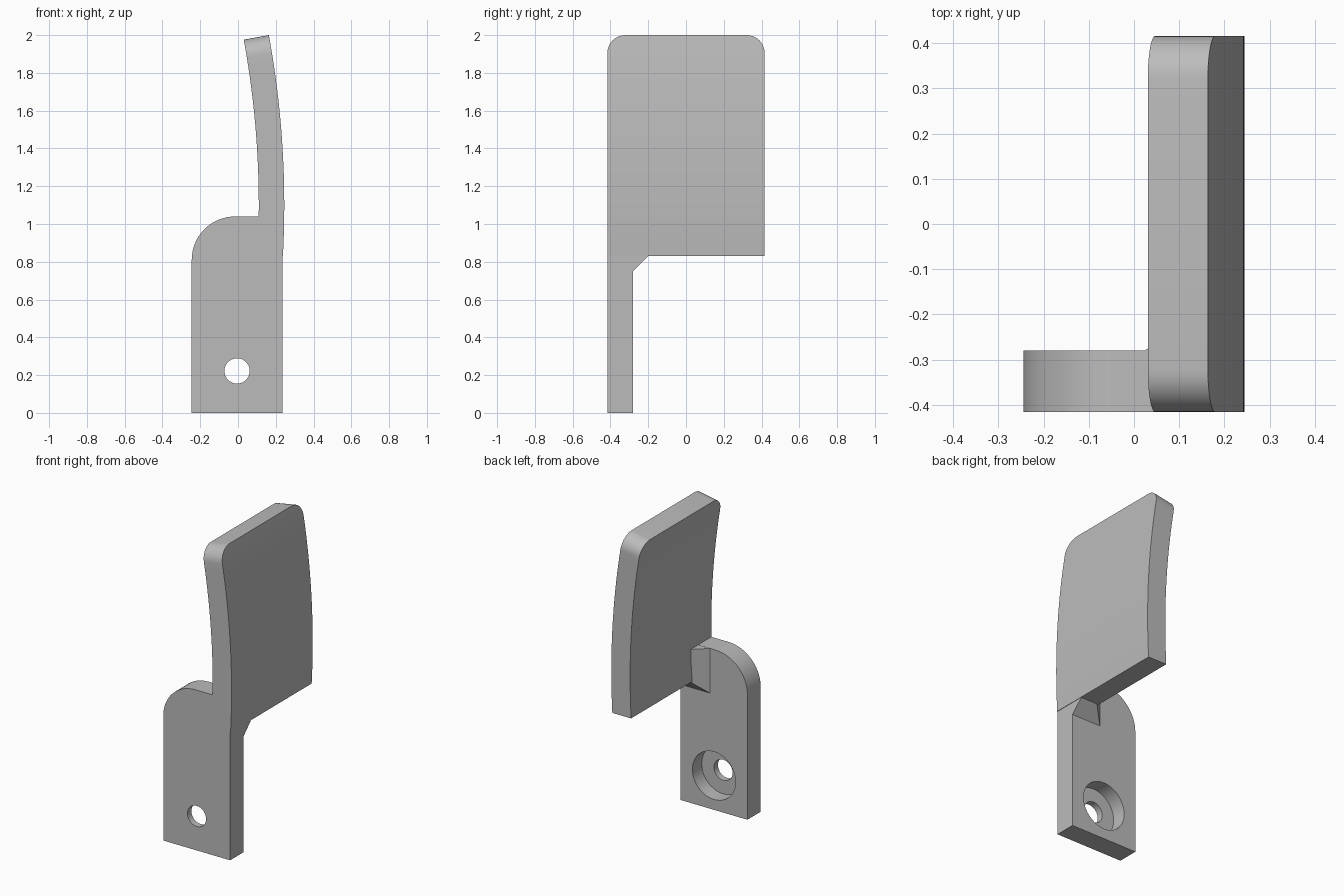
import bpy, bmesh
from math import sin, cos, pi, radians, asin

if "Cube" in bpy.data.objects:
    bpy.data.objects.remove(bpy.data.objects["Cube"])

GREY = (0.5, 0.5, 0.5, 1)
mat = bpy.data.materials.new("grey")
mat.use_nodes = True
mat.diffuse_color = GREY
mat.node_tree.nodes["Principled BSDF"].inputs["Base Color"].default_value = GREY

FRONT, BACK = -0.416, 0.416      # depth of the whole bracket
PLATE_BACK = -0.28               # rear of the mounting plate
LEDGE, PLATE_TOP = 0.83, 1.04    # underside of the blade, top of the plate
R, ARC_Z, OUTER_X, THICK = 5.0, 1.1, 0.245, 0.135


def finish(name, bm):
    bmesh.ops.recalc_face_normals(bm, faces=bm.faces)
    mesh = bpy.data.meshes.new(name)
    bm.to_mesh(mesh)
    bm.free()
    mesh.materials.append(mat)
    ob = bpy.data.objects.new(name, mesh)
    bpy.context.collection.objects.link(ob)
    return ob


def loft(name, rings):
    """Skin a list of equal-length point rings and cap both ends."""
    bm = bmesh.new()
    rows = [[bm.verts.new(p) for p in ring] for ring in rings]
    n = len(rows[0])
    for a, b in zip(rows, rows[1:]):
        for i in range(n):
            j = (i + 1) % n
            bm.faces.new((a[i], a[j], b[j], b[i]))
    bm.faces.new(rows[0][::-1])
    bm.faces.new(rows[-1])
    return finish(name, bm)


def arc_point(angle, depth):
    """Point on the blade's bend, at a depth below its outer face."""
    r = R - depth
    return OUTER_X - R + r * cos(angle), ARC_Z + r * sin(angle)


def boolean(target, other, operation):
    mod = target.modifiers.new(operation, 'BOOLEAN')
    mod.object, mod.operation, mod.solver = other, operation, 'EXACT'
    bpy.context.view_layer.objects.active = target
    bpy.ops.object.modifier_apply(modifier=mod.name)
    bpy.data.objects.remove(other)


# Mounting plate with one rounded shoulder
rad, left, right = 0.23, -0.245, 0.235
outline = [(left, 0), (right, 0), (right, PLATE_TOP)]
for i in range(17):
    a = pi / 2 * (1 + i / 16)
    outline.append((left + rad + rad * cos(a), PLATE_TOP - rad + rad * sin(a)))
bracket = loft("bracket", [[(x, y, z) for x, z in outline] for y in (FRONT, PLATE_BACK)])

# Curved blade with rounded upper corners
start, end = asin((LEDGE - ARC_Z) / R), asin((2 - ARC_Z) / R)
corner = 0.095
bend = end - corner / R
rows = [(start + (bend - start) * i / 20, 0) for i in range(20)]
for i in range(11):
    a = pi / 2 * i / 10
    rows.append((bend + corner * sin(a) / R, corner * (1 - cos(a))))
rings = []
for angle, inset in rows:
    xo, zo = arc_point(angle, 0)
    xi, zi = arc_point(angle, THICK)
    if angle == start:
        zo = zi = LEDGE
    y0, y1 = FRONT + inset, BACK - inset
    rings.append([(xo, y0, zo), (xo, y1, zo), (xi, y1, zi), (xi, y0, zi)])
blade = loft("blade", rings)

# Chamfered gusset between plate and blade
near, far = PLATE_BACK, -0.2
gusset = loft("gusset", [
    [(0.025, near, z0), (0.115, far, z1), (right, far, z1), (right, near, z0),
     (right, near - 0.05, z0), (0.025, near - 0.05, z0)]
    for z0, z1 in ((0.75, LEDGE), (PLATE_TOP - 0.001, PLATE_TOP - 0.001))])

boolean(bracket, gusset, 'UNION')
boolean(bracket, blade, 'UNION')


# Screw hole with a counterbore at the back
def drill(radius, y0, y1):
    ring = [(radius * cos(2 * pi * i / 40) - 0.005, radius * sin(2 * pi * i / 40) + 0.222)
            for i in range(40)]
    cutter = loft("drill", [[(x, y, z) for x, z in ring] for y in (y0, y1)])
    cutter.hide_render = True
    boolean(bracket, cutter, 'DIFFERENCE')


drill(0.067, FRONT - 0.1, PLATE_BACK + 0.05)
drill(0.155, PLATE_BACK - 0.095, PLATE_BACK + 0.05)

bpy.ops.object.select_all(action='DESELECT')
bracket.select_set(True)
bpy.context.view_layer.objects.active = bracket
bpy.ops.object.shade_smooth_by_angle(angle=radians(30))
